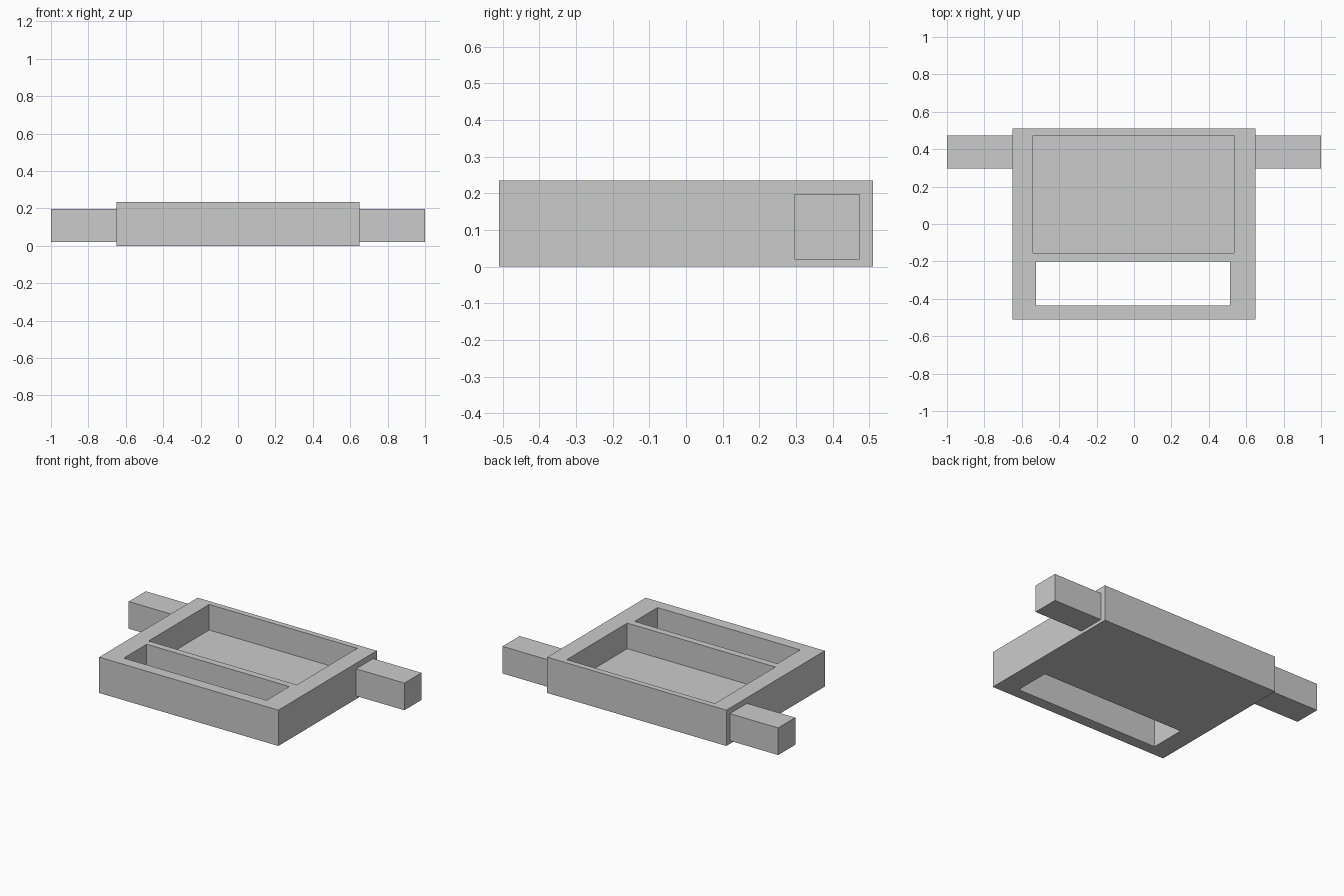
import bpy

if "Cube" in bpy.data.objects:
    bpy.data.objects.remove(bpy.data.objects["Cube"])


def box(name, x, y, z):
    """Box spanning the given (min, max) ranges."""
    bpy.ops.mesh.primitive_cube_add(size=1, location=[(a + b) / 2 for a, b in (x, y, z)])
    obj = bpy.context.object
    obj.name = name
    obj.scale = [b - a for a, b in (x, y, z)]
    bpy.ops.object.transform_apply(location=False, rotation=False, scale=True)
    return obj


def cut(target, cutter):
    """Subtract the cutter from the target, then discard it."""
    mod = target.modifiers.new("cut", 'BOOLEAN')
    mod.operation = 'DIFFERENCE'
    mod.solver = 'EXACT'
    mod.object = cutter
    bpy.context.view_layer.objects.active = target
    bpy.ops.object.modifier_apply(modifier=mod.name)
    bpy.data.objects.remove(cutter, do_unlink=True)


# Tray body
body = box("tray_body", (-0.65, 0.65), (-0.51, 0.51), (0, 0.235))

# Wide shallow pocket with a floor
cut(body, box("pocket_cutter", (-0.54, 0.535), (-0.155, 0.472), (0.067, 0.4)))

# Narrow slot through the front
cut(body, box("slot_cutter", (-0.523, 0.513), (-0.437, -0.2), (-0.2, 0.4)))

# Square side arms
for side, x in (("left", (-1, -0.65)), ("right", (0.65, 1))):
    box(side + "_arm", x, (0.296, 0.473), (0.02, 0.198))
